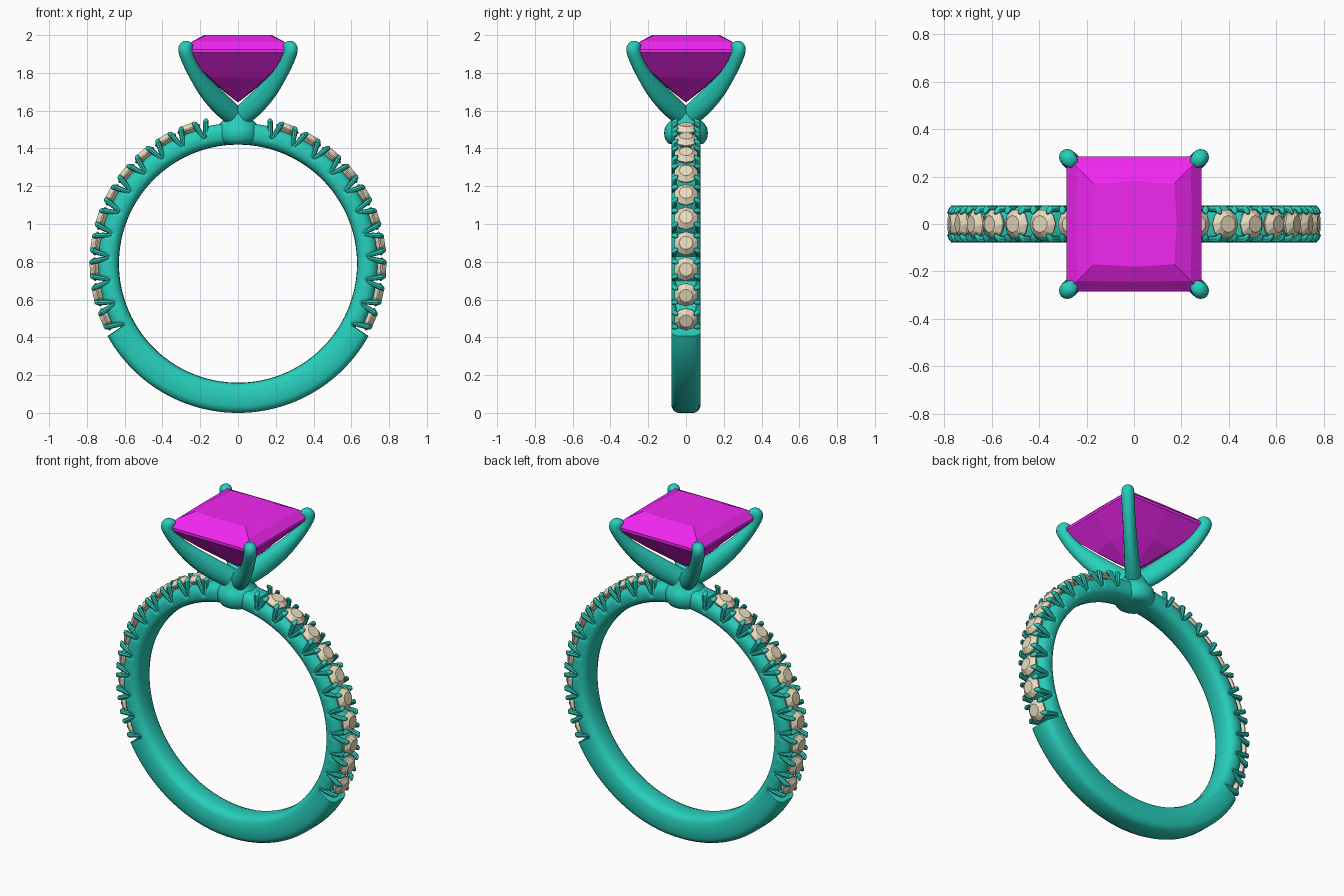
import bpy, bmesh
from math import sin, cos, pi, radians, degrees, atan2
from mathutils import Vector

if "Cube" in bpy.data.objects:
    bpy.data.objects.remove(bpy.data.objects["Cube"])

CZ = 0.79                      # height of the band centre
FIRST, STEP, COUNT = -22.8, 10.3, 10   # small stone angles on each side


def material(name, rgb):
    m = bpy.data.materials.new(name)
    m.diffuse_color = (*rgb, 1)
    m.use_nodes = True
    m.node_tree.nodes["Principled BSDF"].inputs["Base Color"].default_value = m.diffuse_color
    return m


METAL = material("teal_metal", (0.02, 0.62, 0.50))
GEM = material("magenta_gem", (0.88, 0.02, 0.88))
PALE = material("pale_stone", (0.83, 0.72, 0.52))


def loft(bm, rings, closed=False):
    """Skin a list of equal-length point rings; cap the ends if open."""
    vs = [[bm.verts.new(p) for p in r] for r in rings]
    n = len(vs[0])
    pairs = list(zip(vs, vs[1:])) + ([(vs[-1], vs[0])] if closed else [])
    for a, b in pairs:
        for i in range(n):
            j = (i + 1) % n
            bm.faces.new((a[i], a[j], b[j], b[i]))
    if not closed:
        bm.faces.new(vs[0])
        bm.faces.new(vs[-1])


def finish(bm, name, mat, smooth=True):
    bmesh.ops.recalc_face_normals(bm, faces=bm.faces)
    me = bpy.data.meshes.new(name)
    bm.to_mesh(me)
    bm.free()
    ob = bpy.data.objects.new(name, me)
    bpy.context.collection.objects.link(ob)
    me.materials.append(mat)
    if smooth:
        bpy.ops.object.select_all(action='DESELECT')
        ob.select_set(True)
        bpy.context.view_layer.objects.active = ob
        bpy.ops.object.shade_smooth_by_angle(angle=radians(40))
    return ob


def polar(r, deg, y, side=1):
    t = radians(deg)
    return Vector((side * r * cos(t), y, CZ + r * sin(t)))


# Band: rounded section swept round, lowered and notched where stones sit
def outer_radius(deg):
    t = degrees(atan2(sin(radians(deg)), abs(cos(radians(deg)))))
    if t < -28.6:
        return 0.79
    if t > 76:
        return 0.745
    phase = (t - FIRST) / STEP
    off = abs(phase - round(phase)) * 2        # 0 at a stone, 1 at a gap
    return 0.738 - 0.035 * max(0, (off - 0.55) / 0.45)


bm = bmesh.new()
rings = []
for i in range(720):
    deg = i * 0.5
    R = outer_radius(deg)
    half = [(0.632, 0.04), (0.643, 0.064), (0.665, 0.077),
            (R - 0.035, 0.077), (R - 0.012, 0.066), (R, 0.045)]
    sec = [(0.63, 0)] + half + [(R, 0)] + [(r, -y) for r, y in reversed(half)]
    rings.append([polar(r, deg, y) for r, y in sec])
loft(bm, rings, closed=True)
finish(bm, "band", METAL)

# Small round stones: table, girdle, lower girdle and culet
bm = bmesh.new()
for side in (1, -1):
    for k in range(COUNT):
        a = FIRST + k * STEP
        up = polar(1, a, 0, side) - Vector((0, 0, CZ))
        tan = up.cross(Vector((0, 1, 0)))
        c = Vector((0, 0, CZ))
        rings = []
        for r, rad, turn in ((0.785, 0.036, 0.5), (0.762, 0.063, 0),
                             (0.755, 0.063, 0), (0.70, 0.004, 0)):
            rings.append([c + up * r
                          + tan * rad * cos(2 * pi * (i + turn) / 10)
                          + Vector((0, rad * sin(2 * pi * (i + turn) / 10), 0))
                          for i in range(10)])
        loft(bm, rings)
finish(bm, "band_stones", PALE, smooth=False)

# Bead prongs: a splayed pair at each gap, on both edges of the band
bm = bmesh.new()
for side in (1, -1):
    for k in range(COUNT + 1):
        gap = FIRST + (k - 0.5) * STEP
        for lean in (-1, 1):
            if k == 0 and lean < 0:
                continue
            for edge in (-1, 1):
                p0 = polar(0.685, gap + lean * 0.4, edge * 0.066, side)
                p1 = polar(0.768, gap + lean * 2.1, edge * 0.063, side)
                p2 = polar(0.786, gap + lean * 2.6, edge * 0.046, side)
                pts = [p0, p0.lerp(p1, 0.5), p1, p1.lerp(p2, 0.6), p2]
                d = (p2 - p0).normalized()
                u = d.cross(Vector((0, 1, 0))).normalized()
                v = d.cross(u)
                loft(bm, [[p + (u * cos(i * pi / 4) + v * sin(i * pi / 4)) * w
                           for i in range(8)]
                          for p, w in zip(pts, (0.010, 0.0135, 0.0145, 0.012, 0.005))])
finish(bm, "bead_prongs", METAL)

# Collar joining the head to the band
bm = bmesh.new()
prof = [(0.07, 1.42), (0.095, 1.427), (0.111, 1.45), (0.116, 1.48), (0.112, 1.51),
        (0.097, 1.532), (0.08, 1.55), (0.075, 1.57), (0.06, 1.60), (0.01, 1.62)]
loft(bm, [[(r * cos(i * pi / 16), r * sin(i * pi / 16), z) for i in range(32)]
          for r, z in prof])
finish(bm, "head_collar", METAL)

# Claws: inner and outer profile along the diagonal plus half thickness
CLAW = [(0.000, 1.62, 0.055, 1.535, 0.045), (0.035, 1.655, 0.12, 1.59, 0.043),
        (0.12, 1.735, 0.195, 1.68, 0.038), (0.195, 1.81, 0.26, 1.795, 0.036),
        (0.238, 1.875, 0.298, 1.885, 0.036), (0.250, 1.915, 0.306, 1.925, 0.036),
        (0.250, 1.933, 0.298, 1.955, 0.034), (0.247, 1.938, 0.278, 1.970, 0.027),
        (0.244, 1.941, 0.257, 1.962, 0.014)]
bm = bmesh.new()


def catmull(a, b, c, d, t):
    return [0.5 * (2 * q + (r - p) * t + (2 * p - 5 * q + 4 * r - s) * t * t
                   + (3 * q - p - 3 * r + s) * t ** 3)
            for p, q, r, s in zip(a, b, c, d)]


rows = []
for i in range(len(CLAW) - 1):
    quad = [CLAW[min(max(i + o, 0), len(CLAW) - 1)] for o in (-1, 0, 1, 2)]
    rows += [catmull(*quad, t / 3) for t in range(3)]
rows.append(CLAW[-1])
for sx in (1, -1):
    for sy in (1, -1):
        rings = []
        for di, zi, do, zo, w in rows:
            ring = []
            for i in range(16):
                a = i * pi / 8
                f = 0.5 + 0.5 * cos(a)
                d, z, s = di + (do - di) * f, zi + (zo - zi) * f, w * sin(a) * 0.707
                ring.append((sx * (d + s), sy * (d - s), z))
            rings.append(ring)
        loft(bm, rings)
finish(bm, "claws", METAL)

# Square centre gem: each ring is corner and mid-side half widths at a height
bm = bmesh.new()
rings = []
for corner, mid, z in ((0.17, 0.18, 2.0), (0.24, 0.243, 1.966), (0.285, 0.285, 1.925),
                       (0.285, 0.285, 1.908), (0.15, 0.168, 1.775), (0.003, 0.003, 1.645)):
    ring = []
    for i in range(8):
        a = i * pi / 4
        h = corner if i % 2 else mid
        ring.append((h * round(cos(a)), h * round(sin(a)), z))
    rings.append(ring)
loft(bm, rings)
finish(bm, "centre_gem", GEM, smooth=False)
